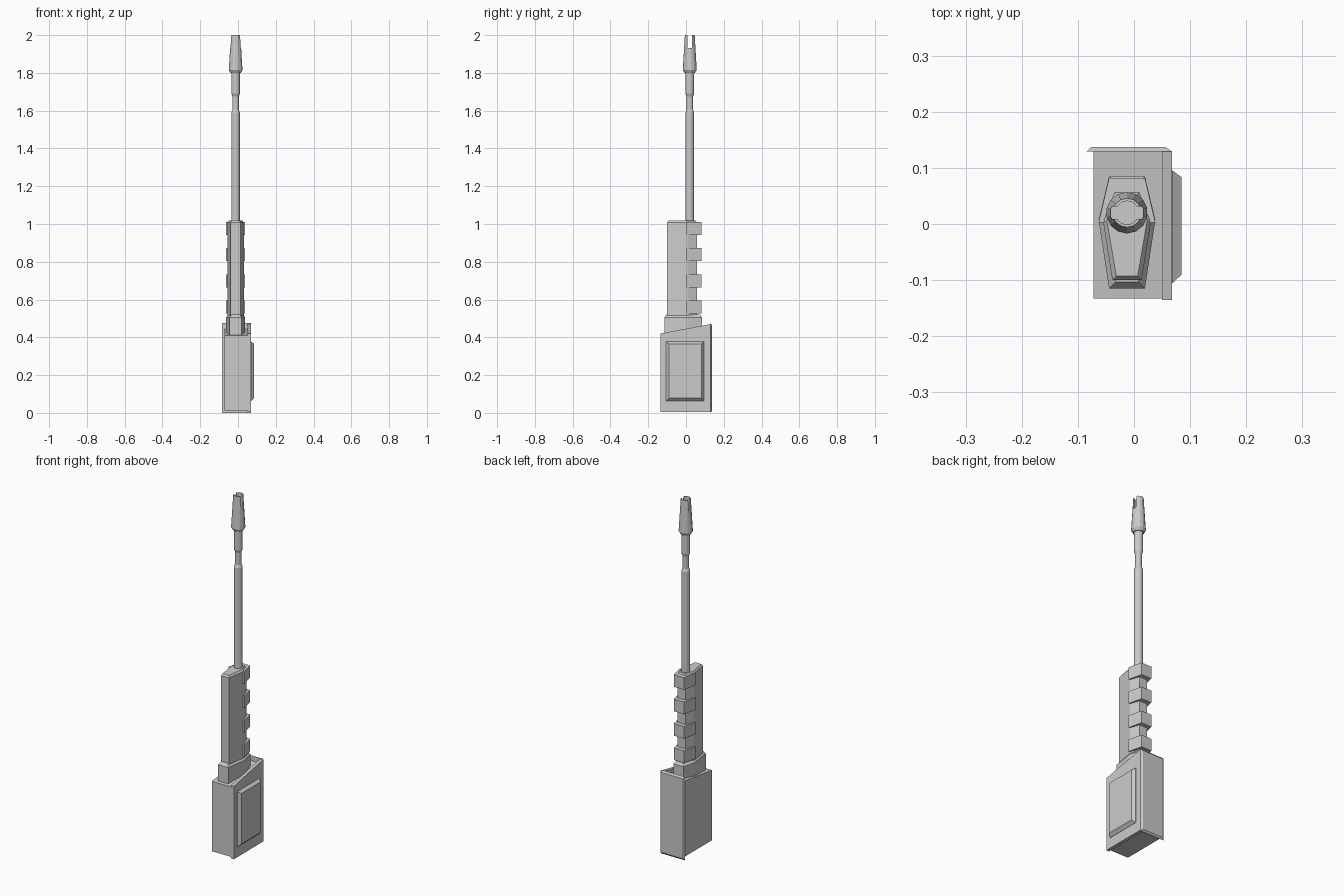
import bpy, bmesh, math

if "Cube" in bpy.data.objects:
    bpy.data.objects.remove(bpy.data.objects["Cube"])

grey = bpy.data.materials.new("light grey")
grey.diffuse_color = (0.6, 0.6, 0.6, 1)
grey.use_nodes = True
grey.node_tree.nodes["Principled BSDF"].inputs["Base Color"].default_value = grey.diffuse_color
CX, BY = -0.0125, 0.02   # grip centre line, barrel centre


def finish(name, bm):
    bmesh.ops.recalc_face_normals(bm, faces=bm.faces)
    me = bpy.data.meshes.new(name)
    bm.to_mesh(me)
    bm.free()
    me.materials.append(grey)
    ob = bpy.data.objects.new(name, me)
    bpy.context.collection.objects.link(ob)
    return ob


def loft(name, rings):
    """Skin equal-length rings of points and cap both ends."""
    bm = bmesh.new()
    vs = [[bm.verts.new(p) for p in r] for r in rings]
    n = len(vs[0])
    for a, b in zip(vs, vs[1:]):
        for i in range(n):
            j = (i + 1) % n
            bm.faces.new((a[i], a[j], b[j], b[i]))
    bm.faces.new(vs[0][::-1])
    bm.faces.new(vs[-1])
    return finish(name, bm)


def rect_y(x0, x1, z0, z1, y):
    return [(x0, y, z0), (x1, y, z0), (x1, y, z1), (x0, y, z1)]


def rect_x(y0, y1, z0, z1, x):
    return [(x, y0, z0), (x, y1, z0), (x, y1, z1), (x, y0, z1)]


def coffin(front, back, z, inset=0.0, y0=-0.115, y1=0.085, mid=0.0505, slope=0.0):
    """Six-sided outline, widest at y = 0.007; half widths at each end."""
    a, b, m = front - inset, back - inset, mid - inset
    pts = [(-a, y0 + inset), (a, y0 + inset), (m, 0.007), (b, y1 - inset), (-b, y1 - inset), (-m, 0.007)]
    return [(CX + x, y, z + slope * y) for x, y in pts]


# Lower housing: recessed body, taller right wall, chamfered back plate
loft("housing_body", [rect_y(-0.072, 0.055, 0.012, 0.41, -0.133), rect_y(-0.072, 0.055, 0.012, 0.445, 0.131)])
loft("housing_right_wall", [rect_y(0.05, 0.068, 0.004, 0.42, -0.135), rect_y(0.05, 0.068, 0.004, 0.47, 0.13)])
loft("housing_back_plate", [rect_y(-0.085, 0.068, 0.0, 0.475, 0.129), rect_y(-0.076, 0.056, 0.01, 0.465, 0.137)])

# Raised side panel
loft("side_panel", [rect_x(-0.105, 0.095, 0.062, 0.378, 0.066), rect_x(-0.105, 0.095, 0.062, 0.378, 0.069),
                    rect_x(-0.09, 0.083, 0.078, 0.366, 0.085)])

# Grip collar with chamfered top
loft("grip_collar", [coffin(0.032, 0.032, 0.40), coffin(0.032, 0.032, 0.505),
                     coffin(0.032, 0.032, 0.522, 0.012)])

# Main grip core
core = dict(y0=-0.1, y1=0.058, mid=0.043)
loft("grip_core", [coffin(0.026, 0.024, 0.50, **core), coffin(0.026, 0.024, 1.008, **core),
                   coffin(0.026, 0.024, 1.018, 0.007, **core)])

# Ribs behind the grip
for i in range(4):
    z = 0.525 + i * 0.139
    outline = [(-0.0505, 0.003), (0.0505, 0.003), (0.032, 0.082), (-0.032, 0.082)]
    loft(f"grip_rib_{i + 1}", [[(CX + x, y, zz) for x, y in outline] for zz in (z, z + 0.069)])


def ring(r, z, n=14):
    return [(CX + r * math.cos(2 * math.pi * (i + .5) / n), BY + r * math.sin(2 * math.pi * (i + .5) / n), z)
            for i in range(n)]


# Stepped barrel
loft("barrel", [ring(r, z) for r, z in [(0.023, 1.0), (0.023, 1.59), (0.017, 1.605), (0.017, 1.675),
                                        (0.023, 1.69), (0.023, 1.81)]])

# Flared muzzle, bored and slotted from side to side
tip = loft("muzzle", [ring(r, z) for r, z in [(0.028, 1.80), (0.037, 1.815), (0.026, 2.0),
                                              (0.021, 2.0), (0.021, 1.93)]])
slot = loft("slot_cutter", [rect_x(BY - 0.011, BY + 0.011, 1.932, 2.05, x) for x in (CX - 0.1, CX + 0.1)])
slot.hide_render = True
slot.hide_viewport = True
cut = tip.modifiers.new("slot", 'BOOLEAN')
cut.operation = 'DIFFERENCE'
cut.solver = 'EXACT'
cut.object = slot
